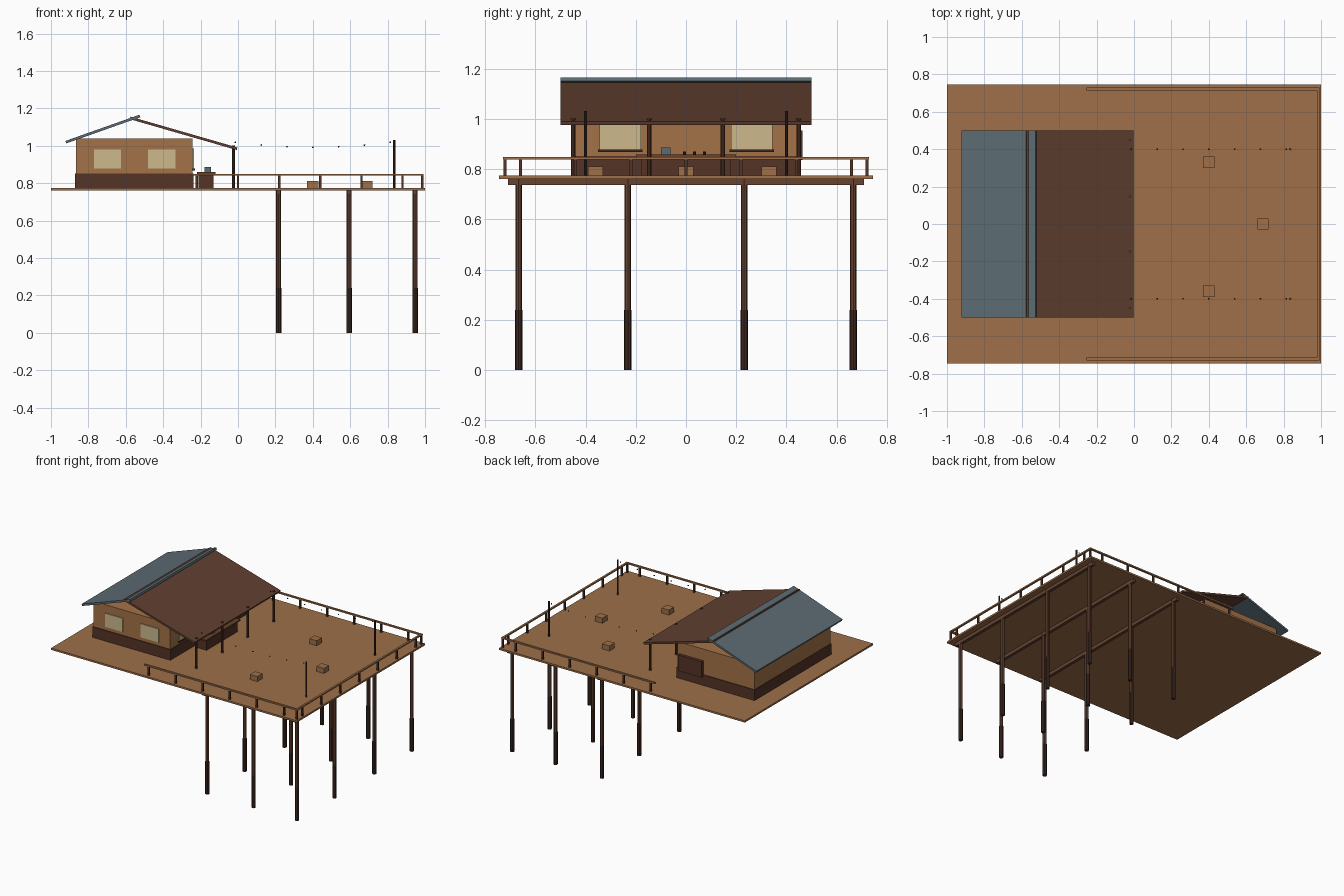
import bpy, math
from mathutils import Vector

if "Cube" in bpy.data.objects:
    bpy.data.objects.remove(bpy.data.objects["Cube"])


def mat(name, r, g, b):
    """Flat colour given as sRGB, stored as linear."""
    m = bpy.data.materials.new(name)
    m.diffuse_color = [((c + 0.055) / 1.055) ** 2.4 for c in (r, g, b)] + [1]
    m.use_nodes = True
    m.node_tree.nodes["Principled BSDF"].inputs["Base Color"].default_value = m.diffuse_color
    return m


DECK = mat("deck_wood", 0.62, 0.44, 0.29)
WALL = mat("wall_wood", 0.64, 0.45, 0.28)
BAND = mat("dark_red_brown", 0.33, 0.20, 0.15)
ROOF = mat("roof_brown", 0.38, 0.25, 0.19)
SLATE = mat("slate_blue", 0.36, 0.42, 0.45)
POST = mat("post_brown", 0.40, 0.26, 0.19)
DARK = mat("dark_timber", 0.24, 0.16, 0.125)
GLASS = mat("warm_window", 0.80, 0.73, 0.55)
BULB = mat("lamp_dark", 0.20, 0.17, 0.14)


def finish(name, m):
    o = bpy.context.object
    o.name = name
    o.data.name = name
    o.data.materials.append(m)
    return o


def box(name, x0, x1, y0, y1, z0, z1, m):
    bpy.ops.mesh.primitive_cube_add(size=1)
    o = finish(name, m)
    for v in o.data.vertices:
        v.co = Vector(((x0, x1)[v.co.x > 0], (y0, y1)[v.co.y > 0], (z0, z1)[v.co.z > 0]))
    return o


def pole(name, x, y, z0, z1, r, m, n=8):
    bpy.ops.mesh.primitive_cylinder_add(vertices=n, radius=r, depth=z1 - z0,
                                        location=(x, y, (z0 + z1) / 2))
    return finish(name, m)


def slab(name, a, b, half_y, t, m):
    """Sloping roof sheet whose top runs from a to b in the xz plane."""
    d = Vector((b[0] - a[0], 0, b[1] - a[1]))
    n = Vector((-d.z, 0, d.x)).normalized() * t
    A, B = Vector((a[0], 0, a[1])), Vector((b[0], 0, b[1]))
    prof = [A, B, B - n, A - n]
    vs = [p + Vector((0, s * half_y, 0)) for s in (-1, 1) for p in prof]
    fs = [(3, 2, 1, 0), (4, 5, 6, 7)] + [(i, (i + 1) % 4, (i + 1) % 4 + 4, i + 4) for i in range(4)]
    me = bpy.data.meshes.new(name)
    me.from_pydata(vs, [], fs)
    me.materials.append(m)
    o = bpy.data.objects.new(name, me)
    bpy.context.collection.objects.link(o)


TOP = 0.775

# deck platform
box("deck", -1, 1, -0.745, 0.745, 0.762, TOP, DECK)

# support posts with dark footings, and cross beams
for x in (0.217, 0.594, 0.947):
    box("cross_beam", x - 0.011, x + 0.011, -0.71, 0.71, 0.738, 0.762, POST)
    for y in (-0.667, -0.232, 0.232, 0.667):
        pole("support_post", x, y, 0.2, 0.762, 0.013, POST)
        pole("post_base", x, y, 0, 0.24, 0.0145, DARK)

# house walls and dark lower cladding
box("house_walls", -0.866, -0.242, -0.442, 0.442, TOP, 1.04, WALL)
box("lower_cladding", -0.871, -0.237, -0.447, 0.447, TOP, 0.853, BAND)

# windows on the front wall
for x0, x1 in ((-0.77, -0.626), (-0.48, -0.333)):
    box("front_window", x0, x1, -0.448, -0.441, 0.88, 0.98, GLASS)

# windows and sills facing the deck
for s in (-1, 1):
    y = s * 0.262
    box("deck_window", -0.243, -0.236, y - 0.082, y + 0.082, 0.878, 0.985, GLASS)
    box("window_sill", -0.243, -0.230, y - 0.088, y + 0.088, 0.869, 0.878, DARK)

# hatch on the back wall
box("back_hatch", -0.45, -0.258, 0.44, 0.464, 0.838, 0.955, BAND)

# two overlapping roof sheets
slab("slate_roof", (-0.923, 1.026), (-0.527, 1.166), 0.5, 0.014, SLATE)
slab("brown_roof", (-0.575, 1.156), (-0.003, 0.991), 0.5, 0.014, ROOF)

# porch posts
for y in (-0.45, -0.147, 0.147, 0.45):
    pole("porch_post", -0.024, y, TOP, 1.003, 0.009, BAND)

# serving counter, machine and cups
box("counter", -0.21, -0.13, -0.18, 0.18, TOP, 0.85, BAND)
box("counter_top", -0.22, -0.12, -0.2, 0.2, 0.85, 0.86, POST)
box("coffee_machine", -0.178, -0.144, -0.1, -0.062, 0.86, 0.886, SLATE)
for y in (-0.006, 0.034, 0.073):
    pole("cup", -0.16, y, 0.86, 0.87, 0.006, DARK)

# low box seats on the deck
for x, y in ((0.4, 0.33), (0.4, -0.36), (0.69, 0)):
    box("box_seat", x - 0.03, x + 0.03, y - 0.03, y + 0.03, TOP, 0.812, DECK)

# railing: side runs, end run and posts
for s in (-1, 1):
    y = s * 0.722
    box("side_rail", -0.255, 0.993, y - 0.007, y + 0.007, 0.84, 0.85, DECK)
    for i in range(6):
        x = -0.22 + 0.22 * i
        box("rail_post", x - 0.006, x + 0.006, y - 0.006, y + 0.006, TOP, 0.84, BAND)
    box("corner_post", 0.979, 0.991, y - 0.006, y + 0.006, TOP, 0.84, BAND)
box("end_rail", 0.978, 0.992, -0.715, 0.715, 0.84, 0.85, DECK)
for i in range(7):
    y = -0.66 + 0.22 * i
    box("rail_post", 0.979, 0.991, y - 0.006, y + 0.006, TOP, 0.84, BAND)

# light poles and hanging bulbs
for y in (-0.4, 0.4):
    pole("light_pole", 0.835, y, TOP, 1.032, 0.006, DARK)
    for i in range(7):
        u = i / 3 - 1
        bpy.ops.mesh.primitive_ico_sphere_add(subdivisions=1, radius=0.005,
                                              location=(0.4 + 0.414 * u, y, 0.992 + 0.027 * u * u))
        finish("string_bulb", BULB)
